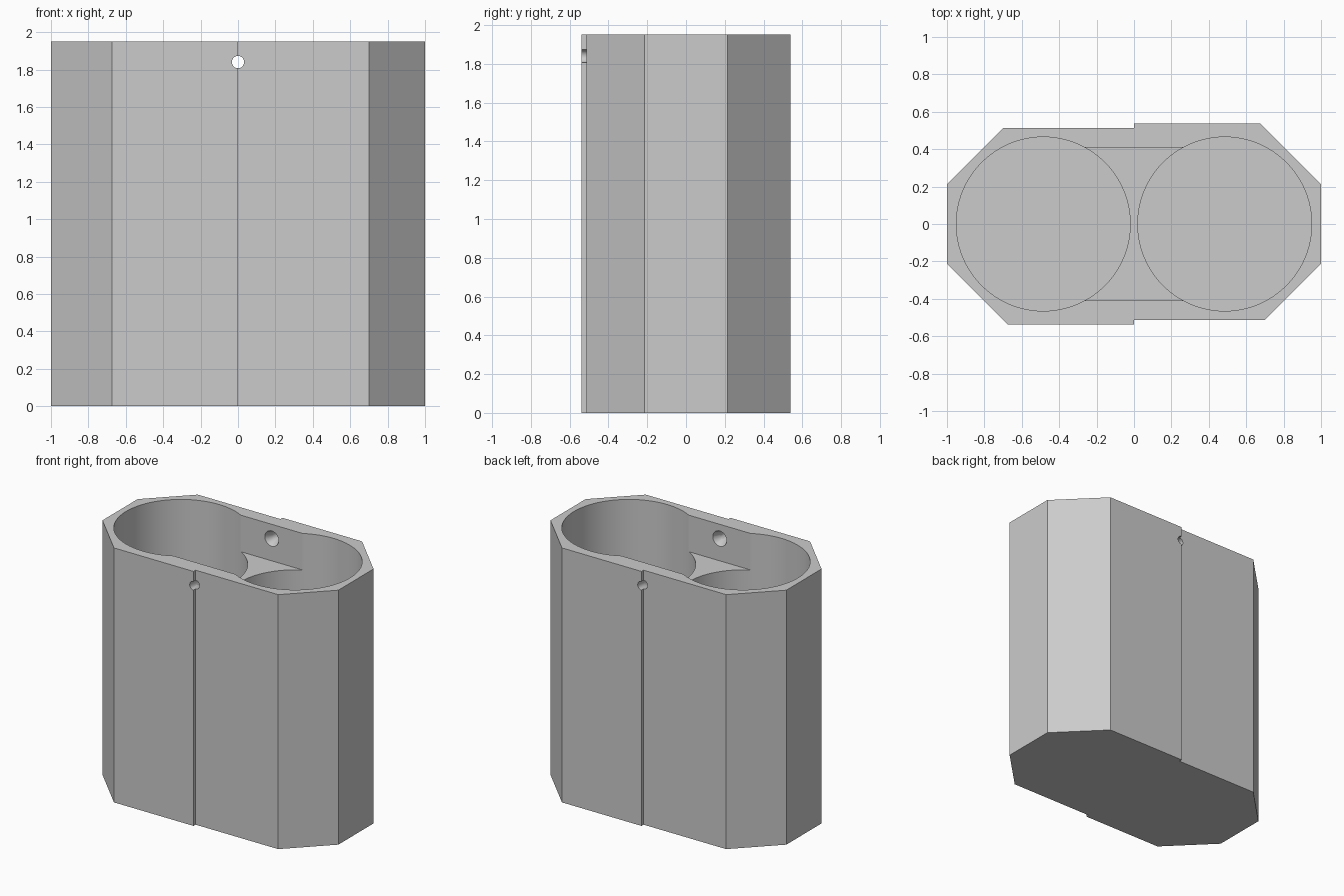
import bpy, bmesh, math
from mathutils import Matrix

if "Cube" in bpy.data.objects:
    bpy.data.objects.remove(bpy.data.objects["Cube"], do_unlink=True)

HEIGHT = 1.95
FLOOR = 0.05

grey = bpy.data.materials.new("plain grey")
grey.use_nodes = True
colour = (0.6, 0.6, 0.6, 1)
grey.diffuse_color = colour
grey.node_tree.nodes["Principled BSDF"].inputs["Base Color"].default_value = colour


def finish(name, bm):
    mesh = bpy.data.meshes.new(name)
    bmesh.ops.recalc_face_normals(bm, faces=bm.faces)
    bm.to_mesh(mesh)
    bm.free()
    ob = bpy.data.objects.new(name, mesh)
    bpy.context.collection.objects.link(ob)
    mesh.materials.append(grey)
    return ob


def cone(name, r1, r2, depth, matrix, segments=96):
    bm = bmesh.new()
    bmesh.ops.create_cone(bm, cap_ends=True, segments=segments, radius1=r1,
                          radius2=r2, depth=depth, matrix=matrix)
    return finish(name, bm)


# Body: chamfered outline with a half-turn symmetry and a small step at the middle
half = [(0, -0.513), (0.7, -0.513), (1, -0.213), (1, 0.213), (0.675, 0.538), (0, 0.538)]
outline = half + [(-x, -y) for x, y in half]
bm = bmesh.new()
base = bm.faces.new([bm.verts.new((x, y, 0)) for x, y in outline])
top = bmesh.ops.extrude_face_region(bm, geom=[base])
bmesh.ops.translate(bm, vec=(0, 0, HEIGHT),
                    verts=[v for v in top["geom"] if isinstance(v, bmesh.types.BMVert)])
body = finish("battery_case_body", bm)

cutters = []

# Two round wells
for side, x in (("right", -0.485), ("left", 0.485)):
    depth = HEIGHT - FLOOR + 0.1
    cutters.append(cone(side + "_well_cutter", 0.465, 0.465, depth,
                        Matrix.Translation((x, 0, FLOOR + depth / 2))))

# Shallow channel joining the wells
bm = bmesh.new()
bmesh.ops.create_cube(bm, size=1, matrix=Matrix.Translation((0, 0, 1.87))
                      @ Matrix.Diagonal((0.97, 0.816, 0.4, 1)))
cutters.append(finish("channel_cutter", bm))

# Screw hole through both walls, countersunk from the inside
turn = Matrix.Rotation(math.pi / 2, 4, "X")
hole_z = 1.84
cutters.append(cone("hole_cutter", 0.033, 0.033, 1.3,
                    Matrix.Translation((0, 0, hole_z)) @ turn, 32))
for name, side in (("front", -1), ("back", 1)):
    spin = Matrix.Rotation(-side * math.pi / 2, 4, "X")
    cutters.append(cone(name + "_countersink_cutter", 0.06, 0.033, 0.06,
                        Matrix.Translation((0, side * 0.435, hole_z)) @ spin, 32))

# Cut the body, then discard the cutters
bpy.context.view_layer.objects.active = body
body.select_set(True)
for cutter in cutters:
    mod = body.modifiers.new(cutter.name, "BOOLEAN")
    mod.operation = "DIFFERENCE"
    mod.solver = "EXACT"
    mod.object = cutter
    bpy.ops.object.modifier_apply(modifier=mod.name)
    bpy.data.objects.remove(cutter, do_unlink=True)

bpy.ops.object.shade_smooth_by_angle(angle=math.radians(25))
